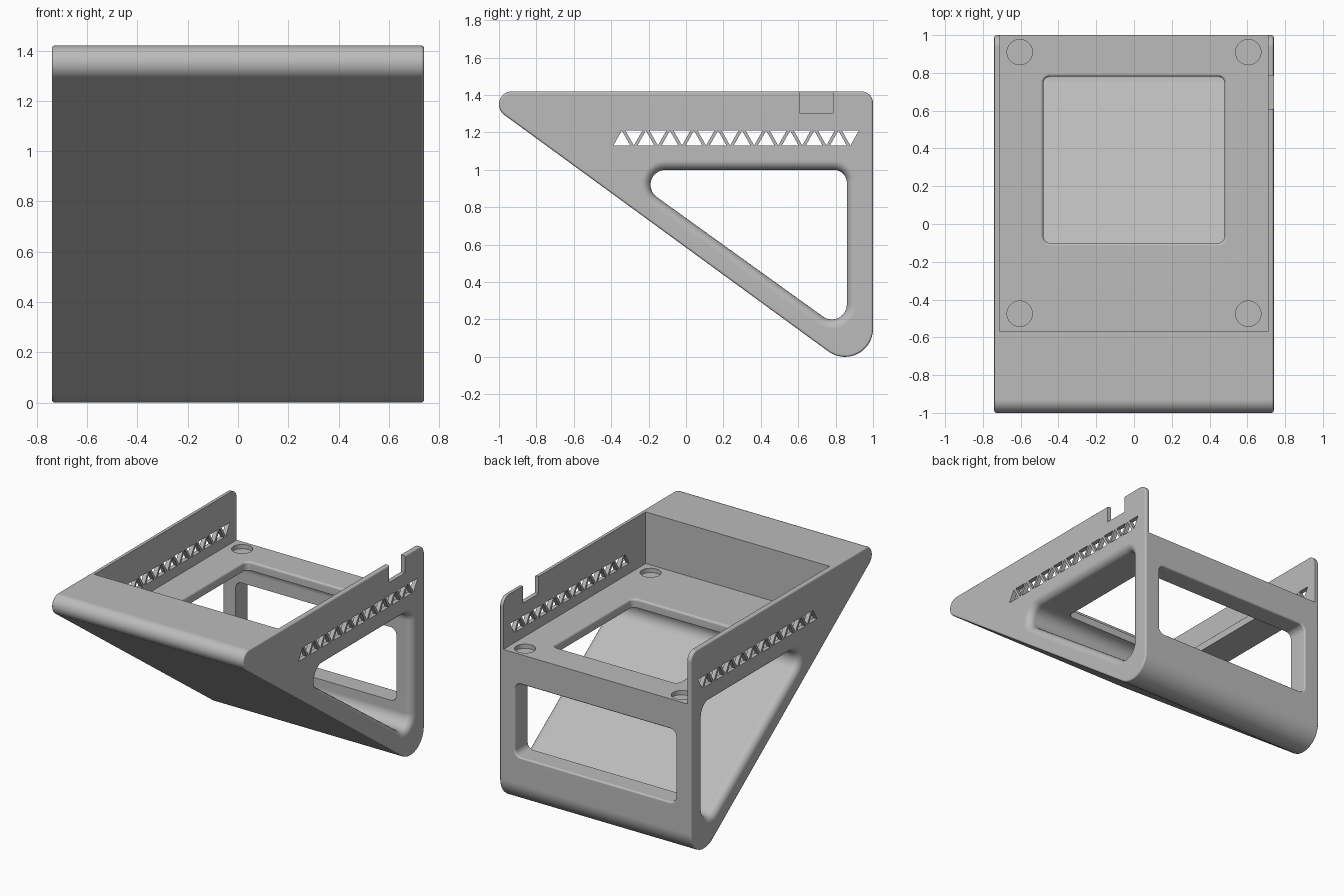
import bpy
import bmesh
from math import acos, atan2, cos, sin, hypot, pi, radians

if "Cube" in bpy.data.objects:
    bpy.data.objects.remove(bpy.data.objects["Cube"], do_unlink=True)

grey = bpy.data.materials.new("matte grey")
grey.use_nodes = True
grey.diffuse_color = (0.5, 0.5, 0.5, 1)
grey.node_tree.nodes["Principled BSDF"].inputs["Base Color"].default_value = (0.5, 0.5, 0.5, 1)

# Maps from (profile u, profile v, depth) to world axes
ALONG_X = lambda u, v, d: (d, u, v)
ALONG_Y = lambda u, v, d: (u, d, v)
ALONG_Z = lambda u, v, d: (u, v, d)


def rounded(circles, grow=0.0, steps=10):
    """Outline around counter-clockwise corner circles (u, v, radius)."""
    n = len(circles)
    normals = []
    for i in range(n):
        (u1, v1, r1), (u2, v2, r2) = circles[i], circles[(i + 1) % n]
        du, dv = u2 - u1, v2 - v1
        normals.append(atan2(dv, du) - acos((r1 - r2) / hypot(du, dv)))
    points = []
    for i, (u, v, r) in enumerate(circles):
        start = normals[i - 1]
        sweep = (normals[i] - start) % (2 * pi)
        for k in range(steps + 1):
            a = start + sweep * k / steps
            points.append((u + (r + grow) * cos(a), v + (r + grow) * sin(a)))
    return points


def rectangle(u0, u1, v0, v1, r):
    return [(u0 + r, v0 + r, r), (u1 - r, v0 + r, r),
            (u1 - r, v1 - r, r), (u0 + r, v1 - r, r)]


def loft(bm, sections, axis):
    """Skin a list of (outline, depth) sections and cap both ends."""
    rings = [[bm.verts.new(axis(u, v, d)) for u, v in outline] for outline, d in sections]
    n = len(rings[0])
    for a, b in zip(rings, rings[1:]):
        for i in range(n):
            j = (i + 1) % n
            bm.faces.new((a[i], a[j], b[j], b[i]))
    bm.faces.new(rings[0][::-1])
    bm.faces.new(rings[-1])


def finish(bm, name):
    bmesh.ops.recalc_face_normals(bm, faces=bm.faces)
    mesh = bpy.data.meshes.new(name)
    bm.to_mesh(mesh)
    bm.free()
    mesh.materials.append(grey)
    obj = bpy.data.objects.new(name, mesh)
    bpy.context.collection.objects.link(obj)
    return obj


def solid(name, sections, axis):
    bm = bmesh.new()
    loft(bm, sections, axis)
    return finish(bm, name)


def flare(circles, end, r, steps=6):
    """Sections that widen by r in a quarter round up to a surface at depth end."""
    out = []
    for k in range(steps + 1):
        t = pi / 2 * k / steps
        out.append((rounded(circles, r * (1 - cos(t))), end - r + r * sin(t)))
    return out


HALF = 0.74      # half the width
FLOOR = 1.06     # height of the tray floor

# Wedge body with softened side edges
wedge = [(0.85, 0.15, 0.15), (0.935, 1.355, 0.065), (-0.93, 1.35, 0.07)]
edge = 0.012
side = []
for k in range(4):
    t = pi / 2 * k / 3
    side.append((rounded(wedge, edge * (cos(t) - 1), 14), HALF - edge + edge * sin(t)))
body = solid("wedge_stand", [(o, -d) for o, d in side[::-1]] + side, ALONG_X)

cutters = []

# Triangular tunnel through both sides, filleted at each mouth
tunnel = [(0.78, 0.28, 0.08), (0.79, 0.93, 0.07), (-0.11, 0.92, 0.08)]
mouth = flare(tunnel, HALF, 0.05)
mouth.append((mouth[-1][0], HALF + 0.1))
cutters.append(solid("side_opening", [(o, -d) for o, d in mouth[::-1]] + mouth, ALONG_X))

# Tray recess, open to the back
tray = [(-0.71, -0.57), (0.71, -0.57), (0.71, 1.2), (-0.71, 1.2)]
cutters.append(solid("tray_recess", [(tray, FLOOR), (tray, 1.6)], ALONG_Z))

# Window in the tray floor
window = flare(rectangle(-0.48, 0.48, -0.1, 0.78, 0.035), FLOOR, 0.015, 3)
window = [(window[0][0], 0.9)] + window + [(window[-1][0], FLOOR + 0.08)]
cutters.append(solid("floor_window", window, ALONG_Z))

# Window in the back wall
back = flare(rectangle(-0.62, 0.62, 0.34, 0.85, 0.045), 1.0, 0.012, 3)
back = [(back[0][0], 0.8)] + back + [(back[-1][0], 1.1)]
cutters.append(solid("back_window", back, ALONG_Y))

# Cable notch in the left wall
notch = [(0.61, 1.3), (0.785, 1.3), (0.785, 1.5), (0.61, 1.5)]
cutters.append(solid("wall_notch", [(notch, 0.68), (notch, 0.8)], ALONG_X))

# Alternating triangular vents through both walls
bm = bmesh.new()
for i in range(20):
    y = -0.343 + i * 0.0643
    base, tip = (1.13, 1.21) if i % 2 == 0 else (1.21, 1.13)
    tri = [(y - 0.045, base), (y + 0.045, base), (y, tip)]
    loft(bm, [(tri, -0.8), (tri, 0.8)], ALONG_X)
cutters.append(finish(bm, "wall_vents"))

# Round foot recesses in the tray floor
bm = bmesh.new()
for x in (-0.605, 0.605):
    for y in (-0.475, 0.91):
        disc = [(x + 0.067 * cos(2 * pi * k / 40), y + 0.067 * sin(2 * pi * k / 40))
                for k in range(40)]
        loft(bm, [(disc, FLOOR - 0.03), (disc, FLOOR + 0.05)], ALONG_Z)
cutters.append(finish(bm, "foot_recesses"))

# Carve the body, then discard the cutters
bpy.ops.object.select_all(action="DESELECT")
body.select_set(True)
bpy.context.view_layer.objects.active = body
for cutter in cutters:
    cutter.hide_render = True
    mod = body.modifiers.new(cutter.name, "BOOLEAN")
    mod.operation = "DIFFERENCE"
    mod.solver = "EXACT"
    mod.object = cutter
    bpy.ops.object.modifier_apply(modifier=mod.name)
    bpy.data.objects.remove(cutter, do_unlink=True)

bpy.ops.object.shade_smooth_by_angle(angle=radians(32))
weighted = body.modifiers.new("even_shading", "WEIGHTED_NORMAL")
weighted.keep_sharp = True
